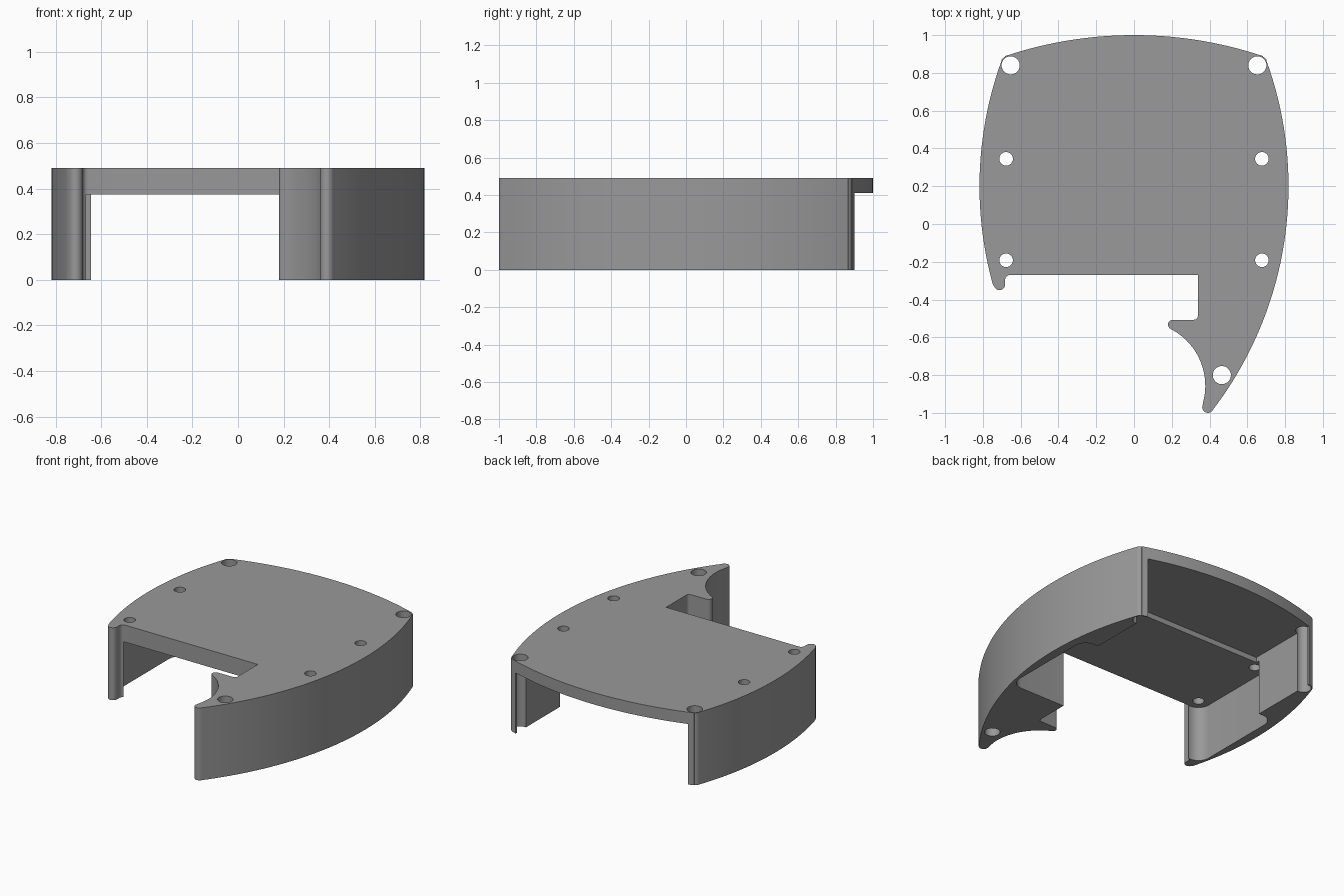
import bpy, bmesh, math
from mathutils import Vector

if "Cube" in bpy.data.objects:
    bpy.data.objects.remove(bpy.data.objects["Cube"])

HEIGHT = 0.49


def arc(cx, cy, r, a0, a1, n):
    """Points on a circle from angle a0 to a1 (degrees)."""
    angles = [math.radians(a0 + (a1 - a0) * i / n) for i in range(n + 1)]
    return [(cx + r * math.cos(a), cy + r * math.sin(a)) for a in angles]


def arc_between(p, q, bulge, n):
    """Arc from p to q, bulging to the left of travel by the given amount."""
    p, q = Vector(p), Vector(q)
    d = q - p
    half = d.length / 2
    r = (half * half + bulge * bulge) / (2 * bulge)
    left = Vector((-d.y, d.x)).normalized()
    c = (p + q) / 2 + left * (bulge - r)
    a0 = math.atan2(p.y - c.y, p.x - c.x)
    sweep = 2 * math.asin(half / r)
    return arc(c.x, c.y, r, math.degrees(a0), math.degrees(a0 - sweep), n)


def prism(name, outline, z0, z1):
    """Extrude a flat outline between two heights."""
    bm = bmesh.new()
    face = bm.faces.new([bm.verts.new((x, y, z0)) for x, y in outline])
    top = bmesh.ops.extrude_face_region(bm, geom=[face])["geom"]
    bmesh.ops.translate(bm, vec=(0, 0, z1 - z0),
                        verts=[g for g in top if isinstance(g, bmesh.types.BMVert)])
    bmesh.ops.recalc_face_normals(bm, faces=bm.faces)
    mesh = bpy.data.meshes.new(name)
    bm.to_mesh(mesh)
    bm.free()
    obj = bpy.data.objects.new(name, mesh)
    bpy.context.collection.objects.link(obj)
    return obj


# Outer outline, counter-clockwise from the pointed front tip
outline = []
outline += arc(0.391, -0.970, 0.03, 180, 322.5, 10)               # front tip
outline += arc(-1.132, 0.2, 1.95, -37.3, 20, 48)                  # right side
outline += arc(0.673, 0.857, 0.03, 22, 70, 5)                     # right rear corner
outline += arc(0, -1.15, 2.15, 71.5, 108.5, 36)                   # bowed rear edge
outline += arc(-0.673, 0.857, 0.03, 110, 158, 5)                  # left rear corner
outline += arc(1.132, 0.2, 1.95, 160, 195.5, 32)                  # left side
outline += arc(-0.712, -0.320, 0.03, 200, 360, 10)                # left leg tip
outline += arc(-0.657, -0.295, 0.025, 180, 90, 6)                 # leg fillet
outline += [(0.338, -0.27)]
outline += arc(0.318, -0.487, 0.02, 0, -90, 5)                    # notch fillet
outline += arc(0.205, -0.533, 0.025, 90, 232, 10)                 # hook nose
outline += arc_between((0.195, -0.556), (0.361, -0.960), 0.08, 24)[:-1]  # hook curve

case = prism("case_shell", outline, 0, HEIGHT)

# Board pocket with corners rounded around the screw holes
pocket = []
for x, y, a in ((0.677, 0.345, 0), (-0.677, 0.345, 90),
                (-0.677, -0.192, 180), (0.677, -0.192, 270)):
    pocket += arc(x, y, 0.08, a, a + 90, 10)
cutters = [prism("pocket_cutter", pocket, -0.1, 0.375)]

# Shallower bay open at the rear
bay = [(-0.645, 0.40), (0.645, 0.40), (0.645, 1.2), (-0.645, 1.2)]
cutters.append(prism("rear_bay_cutter", bay, -0.1, 0.41))

# Screw holes
holes = [(0.465, -0.8, 0.048)]
for s in (-1, 1):
    holes += [(s * 0.653, 0.84, 0.048), (s * 0.677, 0.345, 0.036), (s * 0.677, -0.192, 0.036)]
for x, y, r in holes:
    cutters.append(prism("hole_cutter", arc(x, y, r, 0, 360, 32)[:-1], -0.1, 0.6))

# Cut everything out of the shell
bpy.context.view_layer.objects.active = case
for cutter in cutters:
    mod = case.modifiers.new("cut", "BOOLEAN")
    mod.operation = "DIFFERENCE"
    mod.solver = "EXACT"
    mod.object = cutter
    bpy.ops.object.modifier_apply(modifier=mod.name)
    bpy.data.objects.remove(cutter)

# Plain grey finish, smooth on the curves
grey = bpy.data.materials.new("plain_grey")
grey.diffuse_color = (0.32, 0.32, 0.32, 1)
grey.use_nodes = True
grey.node_tree.nodes["Principled BSDF"].inputs["Base Color"].default_value = grey.diffuse_color
case.data.materials.clear()
case.data.materials.append(grey)
case.select_set(True)
bpy.ops.object.shade_smooth_by_angle(angle=math.radians(30))
